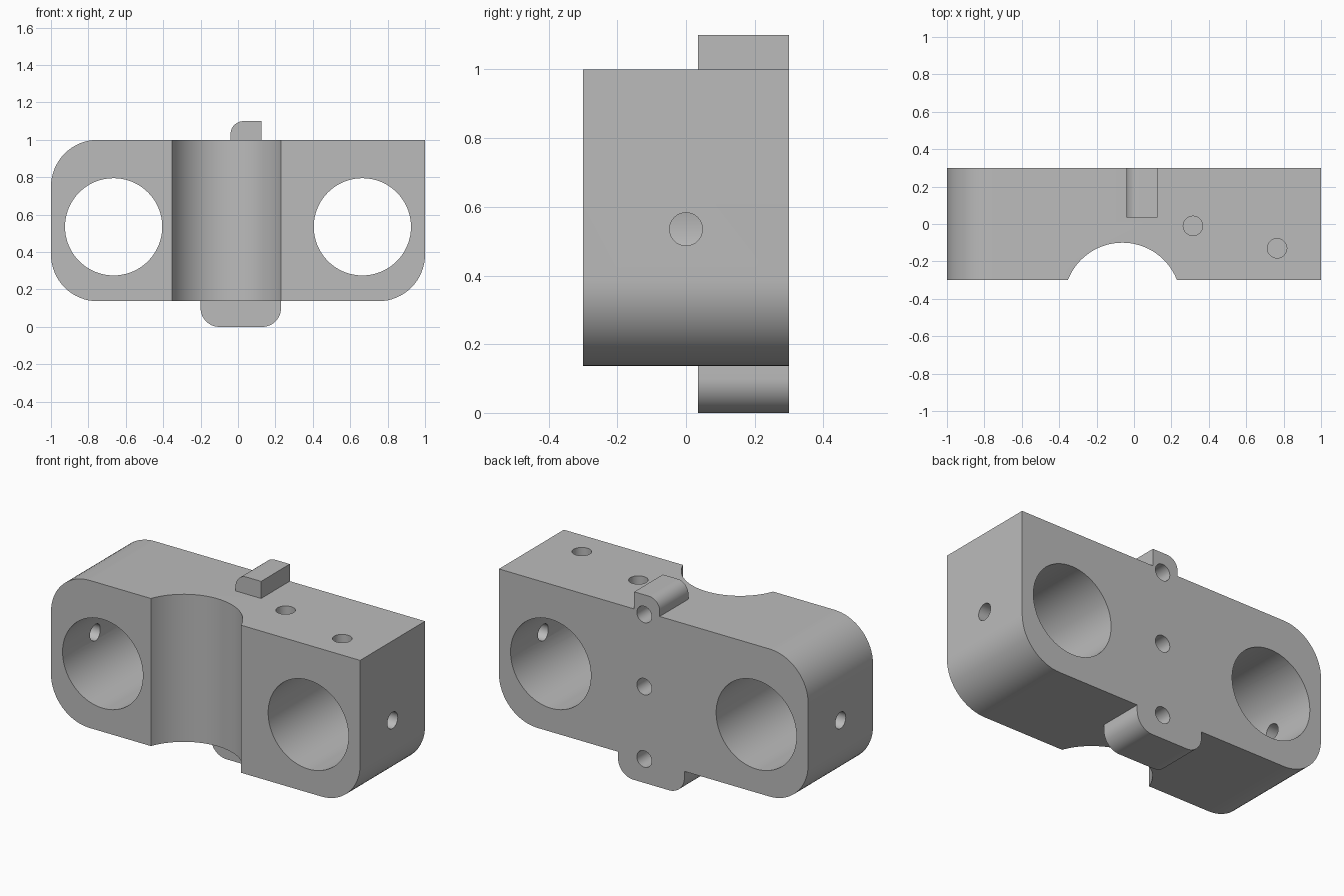
import bpy
import bmesh
from math import sin, cos, pi, radians
from mathutils import Matrix, Vector

cube = bpy.data.objects.get("Cube")
if cube:
    bpy.data.objects.remove(cube, do_unlink=True)

grey = bpy.data.materials.new("machined_grey")
grey.use_nodes = True
colour = (0.5, 0.5, 0.5, 1)
grey.diffuse_color = colour
grey.node_tree.nodes["Principled BSDF"].inputs["Base Color"].default_value = colour


def add_object(name, bm):
    bmesh.ops.recalc_face_normals(bm, faces=bm.faces)
    mesh = bpy.data.meshes.new(name)
    bm.to_mesh(mesh)
    bm.free()
    mesh.materials.append(grey)
    obj = bpy.data.objects.new(name, mesh)
    bpy.context.collection.objects.link(obj)
    return obj


def rounded_plate(name, x0, x1, z0, z1, y0, y1, radii, steps=16):
    """Extruded rectangle; radii go bottom right, top right, top left, bottom left."""
    bm = bmesh.new()
    corners = [(x1, z0, -1, 1), (x1, z1, -1, -1), (x0, z1, 1, -1), (x0, z0, 1, 1)]
    verts = []
    for i, ((x, z, sx, sz), r) in enumerate(zip(corners, radii)):
        count = steps if r else 0
        for k in range(count + 1):
            a = (i - 1 + k / max(count, 1)) * pi / 2
            px = x + sx * r + r * cos(a)
            pz = z + sz * r + r * sin(a)
            verts.append(bm.verts.new((px, y0, pz)))
    face = bm.faces.new(verts)
    extruded = bmesh.ops.extrude_face_region(bm, geom=[face])["geom"]
    moved = [v for v in extruded if isinstance(v, bmesh.types.BMVert)]
    bmesh.ops.translate(bm, verts=moved, vec=(0, y1 - y0, 0))
    return add_object(name, bm)


def drill(name, centre, axis, radius, length, sides=32):
    """Cylindrical cutter centred on a point along an axis."""
    bm = bmesh.new()
    turn = Vector((0, 0, 1)).rotation_difference(Vector(axis)).to_matrix().to_4x4()
    bmesh.ops.create_cone(bm, cap_ends=True, segments=sides, radius1=radius,
                          radius2=radius, depth=length,
                          matrix=Matrix.Translation(centre) @ turn)
    return add_object(name, bm)


def combine(target, tool, operation):
    mod = target.modifiers.new(tool.name, 'BOOLEAN')
    mod.operation = operation
    mod.solver = 'EXACT'
    mod.object = tool
    bpy.context.view_layer.objects.active = target
    bpy.ops.object.modifier_apply(modifier=mod.name)
    bpy.data.objects.remove(tool, do_unlink=True)


# Main block with one square corner, plus the two rear tabs
block = rounded_plate("clamp_block", -1, 1, 0.137, 1, -0.3, 0.3, (0.25, 0, 0.25, 0.25))
top_tab = rounded_plate("top_tab", -0.04, 0.125, 0.9, 1.1, 0.035, 0.3, (0, 0, 0.07, 0))
bottom_tab = rounded_plate("bottom_tab", -0.2, 0.23, 0, 0.25, 0.035, 0.3, (0.1, 0, 0, 0.1))
combine(block, top_tab, 'UNION')
combine(block, bottom_tab, 'UNION')

# Vertical front groove
cutters = [drill("groove", (-0.062, -0.4125, 0.5), (0, 0, 1), 0.3125, 2, 96)]

# Large through bores and the small cross holes from each end
for side in (-1, 1):
    cutters.append(drill("bore", (side * 0.665, 0, 0.535), (0, 1, 0), 0.26, 1, 72))
    cutters.append(drill("end_hole", (side * 0.95, 0, 0.535), (1, 0, 0), 0.048, 0.3))

# Blind holes in the top
for x, y in ((0.315, -0.01), (0.765, -0.13)):
    cutters.append(drill("top_hole", (x, y, 1), (0, 0, 1), 0.052, 0.36))

# Blind holes in the back
for z in (0.14, 0.563, 0.985):
    cutters.append(drill("back_hole", (0.06, 0.3, z), (0, 1, 0), 0.048, 0.4))

for cutter in cutters:
    combine(block, cutter, 'DIFFERENCE')

bpy.ops.object.select_all(action='DESELECT')
block.select_set(True)
bpy.context.view_layer.objects.active = block
bpy.ops.object.shade_smooth_by_angle(angle=radians(30))
